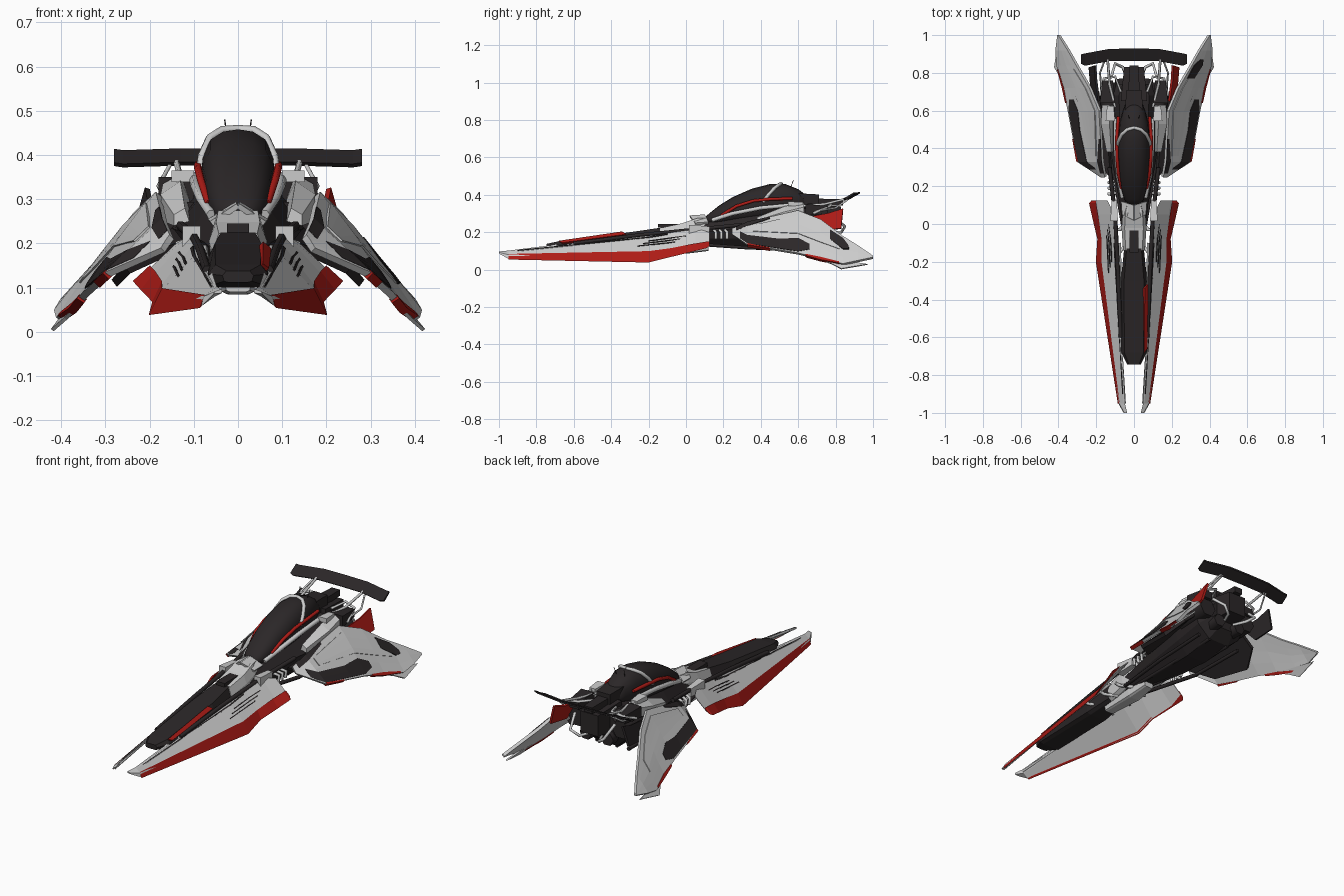
import bpy, bmesh
from mathutils import Vector


def colour(name, rgb):
    m = bpy.data.materials.new(name)
    m.diffuse_color = (*rgb, 1)
    return m


DARK = colour("dark", (0.024, 0.02, 0.021))
RED = colour("red", (0.42, 0.011, 0.008))
GREY = None


def build(name, verts, faces, mat, mirror=True, thick=0, smooth=False):
    me = bpy.data.meshes.new(name)
    me.from_pydata([tuple(v) for v in verts], [], faces)
    bm = bmesh.new()
    bm.from_mesh(me)
    bmesh.ops.recalc_face_normals(bm, faces=bm.faces)
    bm.to_mesh(me)
    bm.free()
    ob = bpy.data.objects.new(name, me)
    bpy.context.collection.objects.link(ob)
    if mat:
        me.materials.append(mat)
    if thick:
        s = ob.modifiers.new("thickness", 'SOLIDIFY')
        s.thickness, s.offset = thick, 0
    if mirror:
        m = ob.modifiers.new("mirror", 'MIRROR')
        m.use_mirror_merge = False
    if smooth:
        me.shade_smooth()
    return ob


def loft(name, rings, mat=GREY, mirror=True, smooth=False):
    n = len(rings[0])
    verts = [p for r in rings for p in r]
    faces = [(i * n + j, i * n + (j + 1) % n, (i + 1) * n + (j + 1) % n, (i + 1) * n + j)
             for i in range(len(rings) - 1) for j in range(n)]
    faces += [tuple(range(n)), tuple(range(len(verts) - n, len(verts)))]
    return build(name, verts, faces, mat, mirror, smooth=smooth)


def body(name, stations, shape, mat=GREY, smooth=False):
    # stations: y, half width, bottom, top; shape: half outline in 0..1 from top to bottom
    full = shape + [(-x, z) for x, z in reversed(shape) if x]
    loft(name, [[(x * w, y, z0 + z * (z1 - z0)) for x, z in full]
                for y, w, z0, z1 in stations], mat, False, smooth)


def along(name, stations, mat=GREY, mirror=True):
    # stations: y followed by section points (x, z)
    loft(name, [[(x, s[0], z) for x, z in s[1:]] for s in stations], mat, mirror)


def box(name, c, size, mat=GREY, mirror=True, taper=1.0):
    ring = lambda y, k: [(c[0] + sx * size[0] / 2 * k, y, c[2] + sz * size[2] / 2 * k)
                         for sx, sz in ((-1, -1), (1, -1), (1, 1), (-1, 1))]
    loft(name, [ring(c[1] - size[1] / 2, 1), ring(c[1] + size[1] / 2, taper)], mat, mirror)


def plate(name, pts, thick, mat=GREY, mirror=True):
    build(name, pts, [tuple(range(len(pts)))], mat, mirror, thick)


def tube(name, pts, r, mat=GREY, mirror=True):
    cu = bpy.data.curves.new(name, 'CURVE')
    cu.dimensions, cu.bevel_depth, cu.bevel_resolution, cu.use_fill_caps = '3D', r, 1, True
    for s in ((1, -1) if mirror else (1,)):
        sp = cu.splines.new('POLY')
        sp.points.add(len(pts) - 1)
        for p, (x, y, z) in zip(sp.points, pts):
            p.co = (x * s, y, z, 1)
    if mat:
        cu.materials.append(mat)
    bpy.context.collection.objects.link(bpy.data.objects.new(name, cu))


def surf(ribs, bulge, y, u):
    # point on a surface through ribs (y, inner, outer)
    for a, b in zip(ribs, ribs[1:]):
        if y <= b[0]:
            break
    t = (y - a[0]) / (b[0] - a[0])
    i = Vector(a[1]).lerp(Vector(b[1]), t)
    o = Vector(a[2]).lerp(Vector(b[2]), t)
    p = i.lerp(o, u) + Vector((0.7, 0.7)) * bulge * (o - i).length * (1 - abs(2 * u - 1))
    return Vector((p.x, y, p.y))


def skin(name, ribs, bulge, stations, mat=GREY, mirror=True, lift=0.006, thick=0.008):
    # stations: y, from u, to u
    n = 5
    verts = [surf(ribs, bulge, y, u0 + (u1 - u0) * k / (n - 1)) + Vector((0.7, 0, 0.7)) * lift
             for y, u0, u1 in stations for k in range(n)]
    faces = [(i * n + k, i * n + k + 1, (i + 1) * n + k + 1, (i + 1) * n + k)
             for i in range(len(stations) - 1) for k in range(n - 1)]
    build(name, verts, faces, mat, mirror, thick)


# Hull, nose and neck
HEX = [(0.5, 1), (1, 0.6), (0.85, 0.3), (0.4, 0)]
FLAT = [(0.75, 1), (1, 0.6), (0.9, 0.1), (0.6, 0)]
body("hull", [(-0.1, .05, .13, .21), (.1, .075, .13, .25), (.3, .11, .11, .3), (.5, .145, .1, .32),
              (.68, .16, .12, .33), (.74, .11, .17, .32)], HEX, DARK)
body("nose", [(-.745, .035, .112, .138), (-.68, .068, .1, .152), (-.3, .07, .105, .2),
              (-.13, .052, .125, .225)], FLAT, DARK)
body("neck", [(-.14, .058, .12, .222), (-.02, .066, .14, .248), (.06, .06, .15, .275),
              (.13, .04, .18, .275)], FLAT)
box("neck_notch", (0, -.07, .235), (.05, .16, .02), DARK, False)
plate("neck_chevron", [(0, .02, .285), (.06, .05, .245), (.065, .12, .25), (0, .1, .29)], .012)
plate("nose_red_stripe", [(.052, -.68, .15), (.066, -.66, .14), (.071, -.32, .185), (.053, -.34, .2)],
      .012, RED, False)
body("keel", [(-.2, .03, .09, .13), (0, .04, .085, .14), (.12, .03, .1, .15)], FLAT)
for x0, x1 in ((.02, .05), (.06, .12)):
    tube("belly_rail", [(x0, 0, .14), (x1, .35, .115), (x1 + .01, .68, .12)], .01, DARK)

# Front prongs: thin folded blades with red lower edges
along("front_prong", [
    (-1, (.036, .097), (.052, .092), (.055, .086), (.036, .088)),
    (-.95, (.048, .102), (.078, .08), (.083, .058), (.052, .08)),
    (-.2, (.078, .195), (.172, .095), (.197, .042), (.085, .172)),
    (-.08, (.09, .212), (.17, .11), (.188, .07), (.1, .188)),
    (.05, (.105, .222), (.185, .135), (.212, .1), (.115, .2)),
    (.125, (.14, .2), (.195, .148), (.21, .132), (.145, .188))])
along("prong_red_edge", [
    (-.95, (.076, .084), (.086, .054), (.08, .06)),
    (-.2, (.172, .099), (.202, .038), (.192, .047)),
    (-.08, (.172, .115), (.194, .068), (.183, .076)),
    (.03, (.187, .137), (.22, .095), (.205, .103)),
    (.11, (.2, .15), (.238, .115), (.207, .13)),
    (.125, (.2, .15), (.225, .125), (.205, .138))], RED)
PRONG = [(-.95, (.05, .102), (.078, .08)), (-.2, (.078, .195), (.172, .095)),
         (-.08, (.09, .212), (.17, .11)), (.05, (.105, .222), (.185, .135))]
skin("prong_dark_seam", PRONG, 0, [(-.9, .2, .26), (-.2, .2, .25), (-.1, .15, .22)], DARK, lift=.001, thick=.004)
for k in range(3):
    u = .4 + .12 * k
    skin("prong_vent", PRONG, 0, [(-.2 - .03 * k, u, u + .04), (-.08, u, u + .04), (-.03 * k, u, u + .04)],
         DARK, lift=.001, thick=.004)
tube("prong_spar", [(.07, -.6, .14), (.085, -.25, .185), (.1, .05, .215), (.13, .3, .24)], .011, DARK)
tube("nose_rail", [(.05, -.95, .092), (.072, -.6, .13), (.075, -.1, .19)], .007)
box("neck_pod", (.105, .07, .21), (.04, .11, .06), taper=.7)
for y in (-.28, -.15, -.03):
    tube("prong_strut", [(.03, y + .06, .13), (.075, y, .15), (.1, y, .155)], .009)
for y in (.15, .18, .21):
    tube("cooling_rib", [(.1, y, .21), (.135, y + .01, .2), (.13, y + .01, .165)], .008)

# Canopy with frame and red trims
DOME = [(0, 1), (.4, .97), (.73, .87), (.94, .66), (1, .38), (.92, .1), (.6, 0)]
body("canopy", [(.09, .02, .255, .272), (.13, .052, .25, .305), (.18, .066, .25, .345), (.25, .077, .26, .388),
                (.35, .085, .27, .432), (.45, .085, .28, .458), (.53, .078, .3, .458),
                (.6, .06, .32, .43), (.66, .035, .33, .385)], DOME, DARK, True)
tube("canopy_frame", [(.087, .41, .36), (.081, .44, .4), (.064, .475, .438), (.036, .5, .456), (0, .51, .458)], .01)
tube("canopy_red_trim", [(.066, .19, .29), (.083, .27, .34), (.09, .36, .368), (.091, .46, .378), (.082, .57, .38)],
     .009, RED)
tube("canopy_sill", [(.06, .14, .265), (.083, .25, .3), (.096, .4, .33), (.098, .56, .345)], .012)
tube("antenna", [(.025, .56, .44), (.03, .575, .48)], .0015, DARK)

# Shoulder fairings
along("shoulder", [(.38, (.11, .25), (.145, .24), (.145, .265), (.12, .28)),
                   (.53, (.11, .27), (.17, .25), (.175, .31), (.13, .34)),
                   (.63, (.11, .3), (.17, .29), (.17, .335), (.13, .357))])
box("shoulder_cap", (.125, .585, .352), (.05, .08, .025), taper=.7)

# Rear wings
WING = [(.25, (.15, .215), (.17, .185)), (.33, (.165, .25), (.295, .13)), (.6, (.18, .312), (.345, .085)),
        (.72, (.23, .265), (.37, .055)), (.84, (.3, .175), (.405, .028)),
        (.92, (.345, .125), (.41, .045)), (1, (.395, .07), (.4, .062))]
B = .01
skin("rear_wing", WING, B, [(r[0], 0, 1) for r in WING], lift=0, thick=.016)
skin("wing_dark_edge", WING, B, [(.29, .45, .95), (.33, .6, .97), (.5, .7, .97), (.6, .66, .97), (.66, .72, .85)], DARK)
skin("wing_dark_front", WING, B, [(.27, 0, .4), (.33, 0, .18), (.45, 0, .06)], DARK)
skin("wing_top_panel", WING, B, [(.36, .2, .45), (.6, .12, .56), (.72, .14, .6), (.82, .2, .55)], thick=.012)
skin("wing_red_front", WING, B, [(.33, .96, 1.03), (.45, .99, 1.02)], RED, lift=0, thick=.02)
skin("wing_red_rear", WING, B, [(.64, .98, 1.02), (.72, .96, 1.03), (.82, .96, 1.01)], RED, lift=0, thick=.02)
skin("wing_dark_badge", WING, B, [(.77, .12, .4), (.84, .1, .5), (.87, .3, .45)], DARK, False, lift=.01)
plate("wing_tip", [(.36, .7, .06), (.39, .86, .045), (.4, .97, .028), (.42, .83, .004), (.39, .78, .03)], .008)
plate("wing_under", [(.12, .25, .2), (.25, .36, .14), (.28, .58, .11), (.23, .68, .17), (.15, .68, .24)], .02, DARK)

# Tail fins: red on the right, dark on the left
FIN = [(.185, .65, .28), (.2, .76, .3), (.205, .84, .325), (.235, .83, .22), (.225, .71, .205)]
plate("right_tail_fin", FIN, .012, RED, False)
plate("left_tail_fin", [(-x, y, z) for x, y, z in FIN], .012, DARK, False)

# Engine cluster
box("engine_block", (0, .74, .28), (.14, .18, .15), DARK, False, .75)
box("engine_head", (0, .64, .37), (.1, .14, .08), DARK, False, .8)
box("engine_top", (0, .77, .36), (.06, .14, .04), DARK, False, .8)
tube("turbine", [(.12, .55, .25), (.13, .68, .25), (.13, .75, .25)], .05, DARK)
tube("nozzle", [(.06, .7, .19), (.065, .77, .19)], .036, DARK)
box("engine_side", (.14, .7, .32), (.08, .12, .06), DARK, taper=.7)
tube("exhaust_pipe", [(.03, .76, .2), (.06, .83, .2), (.1, .85, .23), (.12, .78, .29)], .008)
tube("upper_pipe", [(.07, .7, .34), (.1, .78, .355), (.16, .77, .34), (.18, .68, .3)], .007)

# Rear spoiler on struts
loft("spoiler", [[(x, y, z), (x, y + .01, z - .008), (x, y + d, z + .022), (x, y + d, z + .031)]
                 for x, y, z, d in ((0, .864, .384, .065), (.13, .862, .384, .065),
                                    (.26, .838, .38, .065), (.28, .848, .383, .05))], DARK)
tube("spoiler_strut", [(.1, .62, .34), (.13, .74, .35), (.14, .88, .385)], .007)
tube("spoiler_brace", [(.17, .68, .31), (.18, .8, .33), (.15, .88, .385)], .005)
